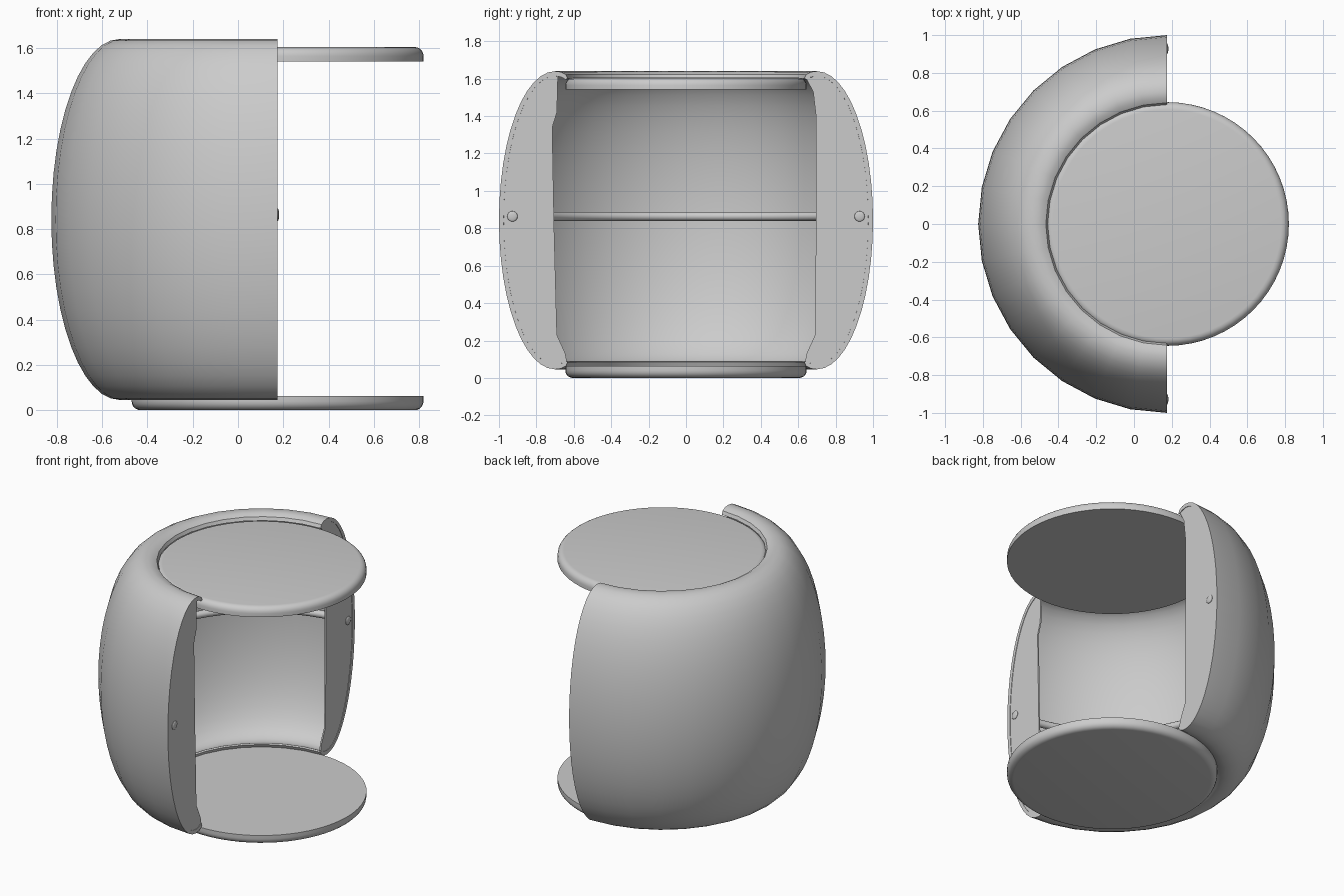
import bpy, bmesh, math
from math import sin, cos, pi

if "Cube" in bpy.data.objects:
    bpy.data.objects.remove(bpy.data.objects["Cube"])

CX, CZ = 0.175, 0.843   # revolve axis x, mid height of the shell


def finish(name, bm, angle=35):
    bmesh.ops.recalc_face_normals(bm, faces=bm.faces[:])
    me = bpy.data.meshes.new(name)
    bm.to_mesh(me)
    bm.free()
    ob = bpy.data.objects.new(name, me)
    bpy.context.collection.objects.link(ob)
    bpy.ops.object.select_all(action='DESELECT')
    ob.select_set(True)
    bpy.context.view_layer.objects.active = ob
    bpy.ops.object.shade_smooth_by_angle(angle=math.radians(angle))
    return ob


def half_sweep(name, loop, steps):
    """Sweep a closed (radius, z) loop half way round the axis, capping both ends."""
    bm = bmesh.new()
    rings = []
    for i in range(steps + 1):
        a = pi / 2 + pi * i / steps
        rings.append([bm.verts.new((CX + r * cos(a), r * sin(a), z)) for r, z in loop])
    n = len(loop)
    for p, q in zip(rings, rings[1:]):
        for j in range(n):
            k = (j + 1) % n
            bm.faces.new((p[j], p[k], q[k], q[j]))
    bm.faces.new(rings[0])
    bm.faces.new(rings[-1])
    return finish(name, bm)


def bulge(a, b, n=24):
    """Half ellipse from bottom to top, bulging outward from radius 0.70."""
    return [(0.70 + a * cos(t), CZ + b * sin(t))
            for t in (-pi / 2 + pi * i / n for i in range(n + 1))]


# Thin barrel shell with lips curled in toward the discs
outer = [(0.632, 0.085), (0.642, 0.064), (0.668, 0.05)] + bulge(0.30, 0.797) \
    + [(0.668, 1.636), (0.642, 1.622), (0.632, 1.60)]
inner = [(0.645, 0.09), (0.665, 0.078)] + bulge(0.275, 0.772) + [(0.665, 1.608), (0.645, 1.596)]
half_sweep("barrel_shell", outer + inner[::-1], 16)

# Rail running round the inside of the shell
RAIL_R, RAIL_Z = 0.928, 0.864
half_sweep("inner_rail", [(RAIL_R + 0.024 * cos(2 * pi * i / 12), RAIL_Z + 0.024 * sin(2 * pi * i / 12))
                          for i in range(12)], 32)

# End plates closing the shell edges, and the rail end buttons
edges = {"right": (1, [(0.643, 1.60), (0.68, 1.53), (0.695, 1.40), (0.695, 0.80),
                       (0.69, 0.23), (0.645, 0.13), (0.637, 0.085)]),
         "left": (-1, [(0.685, 1.61), (0.69, 1.42), (0.715, 1.34), (0.705, 0.80),
                       (0.69, 0.23), (0.645, 0.13), (0.637, 0.085)])}
for side, (s, edge) in edges.items():
    bm = bmesh.new()
    face = bm.faces.new([bm.verts.new((CX - 0.003, s * y, z)) for y, z in bulge(0.276, 0.773) + edge])
    ext = bmesh.ops.extrude_face_region(bm, geom=[face], use_keep_orig=True)
    for v in ext["geom"]:
        if isinstance(v, bmesh.types.BMVert):
            v.co.x -= 0.01
    finish(side + "_end_plate", bm)

    bm = bmesh.new()
    bmesh.ops.create_uvsphere(bm, u_segments=16, v_segments=8, radius=0.028)
    for v in bm.verts:
        v.co = (CX + v.co.x * 0.25, s * RAIL_R + v.co.y, RAIL_Z + v.co.z)
    finish(side + "_rail_button", bm, 80)


def disc(name, z_flat, direction):
    """Solid disc, sharp on the inner side and rounded on the outer side."""
    n, rad, h, rr = 64, 0.645, 0.064, 0.04
    prof = [(rad, 0)] + [(rad - rr + rr * cos(t), h - rr + rr * sin(t))
                         for t in (pi / 2 * i / 5 for i in range(6))]
    bm = bmesh.new()
    rings = [[bm.verts.new((CX + r * cos(2 * pi * i / n), r * sin(2 * pi * i / n), z_flat + direction * z))
              for i in range(n)] for r, z in prof]
    for p, q in zip(rings, rings[1:]):
        for i in range(n):
            k = (i + 1) % n
            bm.faces.new((p[i], p[k], q[k], q[i]))
    bm.faces.new(rings[0])
    bm.faces.new(rings[-1])
    finish(name, bm)


# Top and bottom discs
disc("bottom_disc", 0.064, -1)
disc("top_disc", 1.541, 1)
